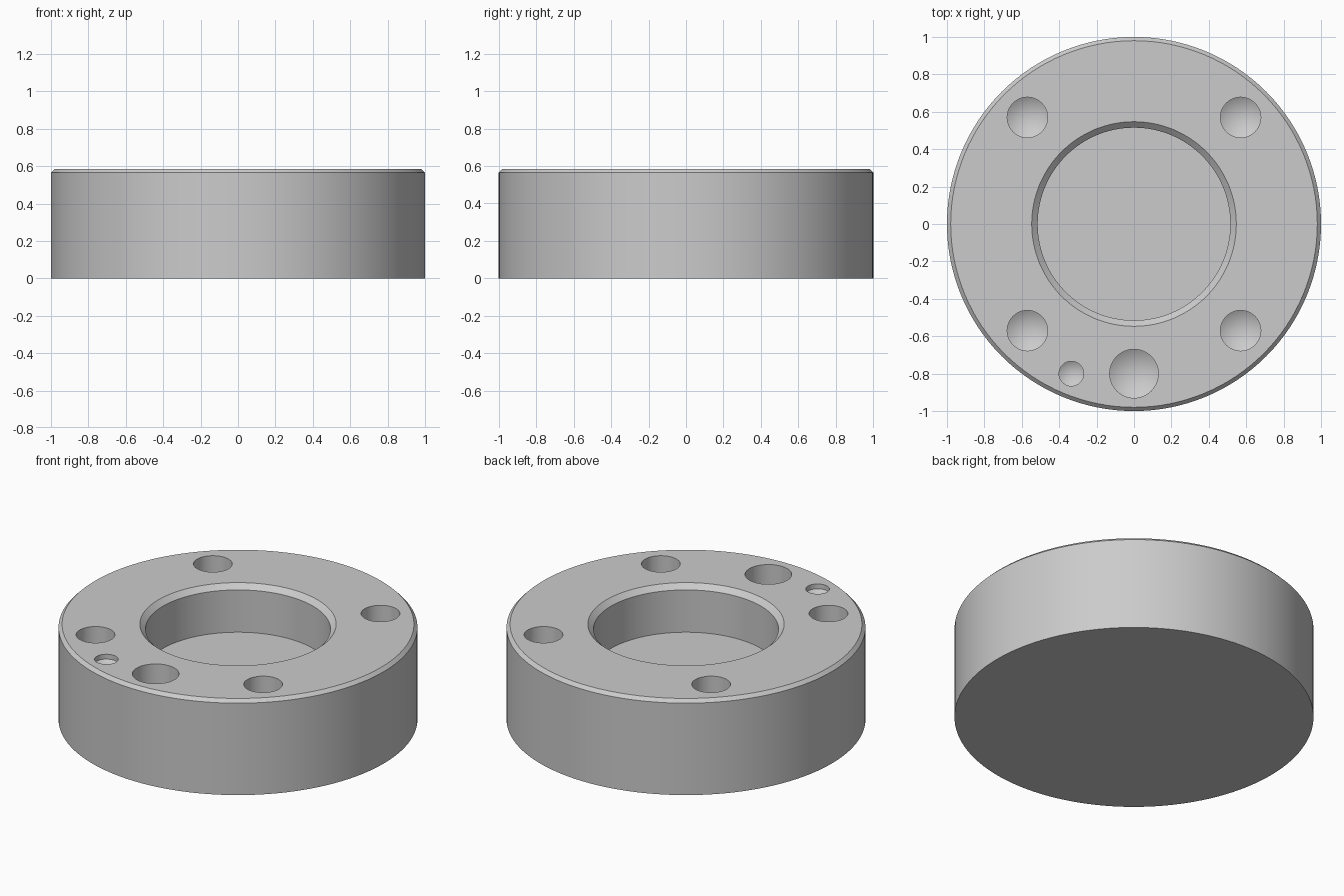
import bpy
import bmesh
from mathutils import Vector

cube = bpy.data.objects.get("Cube")
if cube:
    bpy.data.objects.remove(cube, do_unlink=True)

TOP = 0.585

# Single grey metal
grey = bpy.data.materials.new("grey_metal")
grey.use_nodes = True
colour = (0.6, 0.6, 0.6, 1)
grey.diffuse_color = colour
shader = next(n for n in grey.node_tree.nodes if n.type == "BSDF_PRINCIPLED")
shader.inputs["Base Color"].default_value = colour


def lathe(name, profile, centre=(0, 0), steps=48):
    """Revolve an (r, z) profile that starts and ends on the axis."""
    bm = bmesh.new()
    verts = [bm.verts.new((r, 0, z)) for r, z in profile]
    edges = [bm.edges.new(pair) for pair in zip(verts, verts[1:])]
    bmesh.ops.spin(bm, geom=verts + edges, cent=(0, 0, 0), axis=(0, 0, 1),
                   angle=6.283185307, steps=steps, use_duplicate=False)
    bmesh.ops.remove_doubles(bm, verts=bm.verts[:], dist=0.0001)
    bmesh.ops.recalc_face_normals(bm, faces=bm.faces[:])
    bmesh.ops.translate(bm, verts=bm.verts[:], vec=Vector((*centre, 0)))
    mesh = bpy.data.meshes.new(name)
    bm.to_mesh(mesh)
    bm.free()
    mesh.materials.append(grey)
    obj = bpy.data.objects.new(name, mesh)
    bpy.context.collection.objects.link(obj)
    return obj


# Chamfered disc with a blind, chamfered centre recess
body = lathe("ring_body", [
    (0, 0), (1, 0), (1, TOP - 0.02), (0.98, TOP),
    (0.547, TOP), (0.515, TOP - 0.03), (0.515, 0.295), (0, 0.295),
], steps=128)

# Drilled holes with conical bottoms: x, y, radius, wall depth
holes = [(sx * 0.57, sy * 0.57, 0.108, 0.27) for sx in (-1, 1) for sy in (-1, 1)]
holes += [(0, -0.8, 0.13, 0.27), (-0.335, -0.8, 0.066, 0.03)]

bpy.context.view_layer.objects.active = body
for x, y, r, depth in holes:
    floor = TOP - depth
    drill = lathe("drill_cutter", [
        (0, TOP + 0.1), (r, TOP + 0.1), (r, floor), (0, floor - r * 0.6),
    ], (x, y))
    drill.hide_render = True
    cut = body.modifiers.new("drilled_hole", "BOOLEAN")
    cut.operation = "DIFFERENCE"
    cut.solver = "EXACT"
    cut.object = drill
    bpy.ops.object.modifier_apply(modifier=cut.name)
    bpy.data.objects.remove(drill, do_unlink=True)

# Smooth round walls, crisp rims
bpy.ops.object.select_all(action="DESELECT")
body.select_set(True)
bpy.ops.object.shade_smooth_by_angle(angle=0.35)
